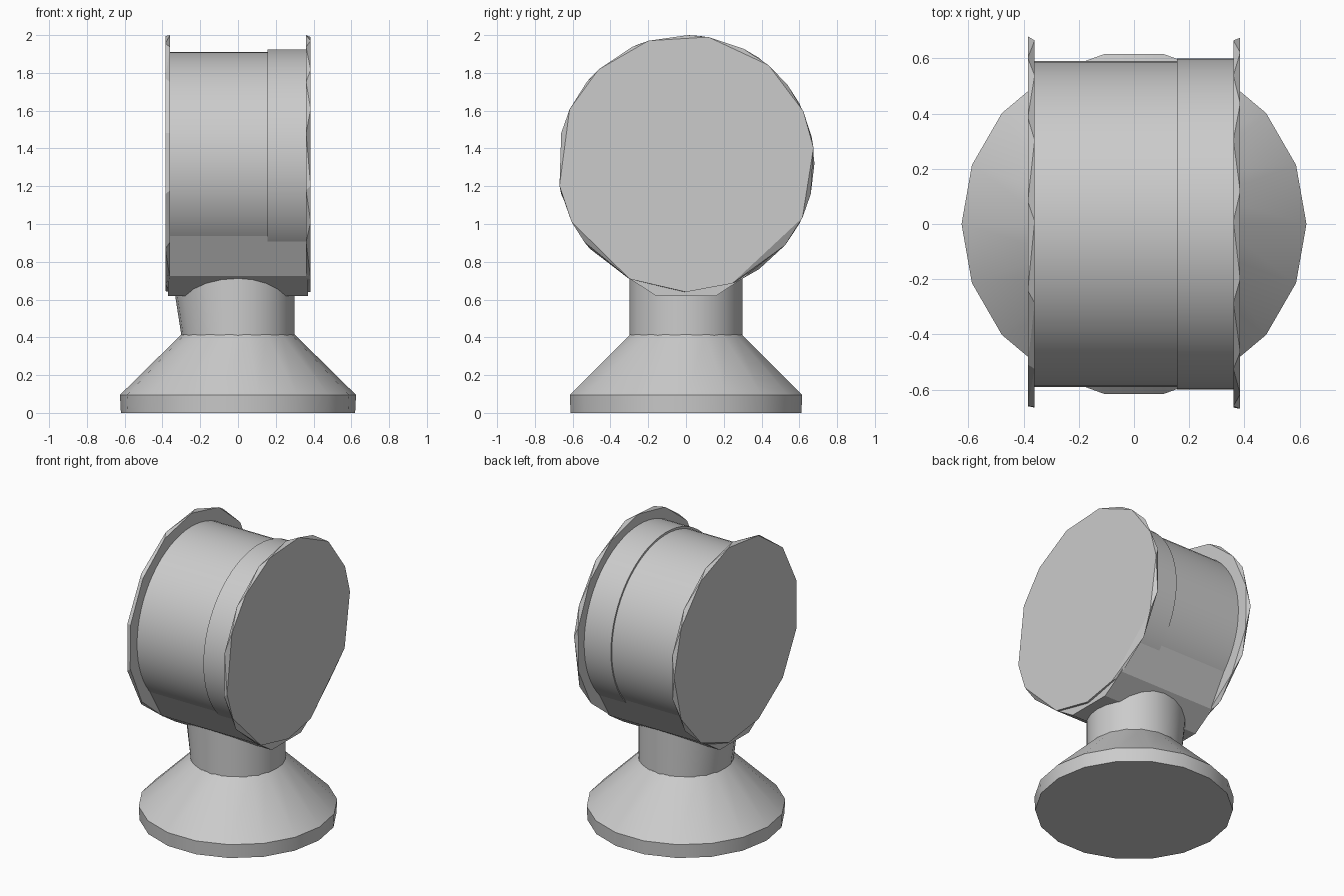
import bpy, bmesh
from math import sin, cos, radians, tau
from mathutils import Matrix

if "Cube" in bpy.data.objects:
    bpy.data.objects.remove(bpy.data.objects["Cube"])

grey = bpy.data.materials.new("plain grey")
grey.use_nodes = True
grey.diffuse_color = (0.6, 0.6, 0.6, 1)
grey.node_tree.nodes["Principled BSDF"].inputs["Base Color"].default_value = (0.6, 0.6, 0.6, 1)

AXIS_Z = 1.32


def finish(bm, name, smooth=True):
    bmesh.ops.recalc_face_normals(bm, faces=bm.faces)
    mesh = bpy.data.meshes.new(name)
    bm.to_mesh(mesh)
    bm.free()
    mesh.materials.append(grey)
    ob = bpy.data.objects.new(name, mesh)
    bpy.context.collection.objects.link(ob)
    if smooth:
        bpy.ops.object.select_all(action='DESELECT')
        ob.select_set(True)
        bpy.context.view_layer.objects.active = ob
        bpy.ops.object.shade_smooth_by_angle(angle=radians(30))
    return ob


def lathe(profile, sides):
    """Stack of (radius, height) rings around z, capped at both ends."""
    bm = bmesh.new()
    rings = [[bm.verts.new((r * cos(tau * i / sides), r * sin(tau * i / sides), z))
              for i in range(sides)] for r, z in profile]
    for low, high in zip(rings, rings[1:]):
        for i in range(sides):
            j = (i + 1) % sides
            bm.faces.new((low[i], low[j], high[j], high[i]))
    bm.faces.new(rings[0])
    bm.faces.new(rings[-1])
    return bm


def drum(name, x0, x1, radius, z):
    bm = lathe([(radius, x0), (radius, x1)], 64)
    bm.transform(Matrix.Translation((0, 0, z)) @ Matrix.Rotation(radians(90), 4, 'Y'))
    finish(bm, name)


def flange(name, side, outer_angles):
    """Thin disc whose coarse outer face and inner rim join in triangles."""
    bm = bmesh.new()
    inner = [i * 360 / 14 + 12 for i in range(14)]
    for x, angles in ((0.36, inner), (0.385, outer_angles)):
        for a in angles:
            bm.verts.new((side * x, 0.68 * cos(radians(a)), AXIS_Z + 0.68 * sin(radians(a))))
    bmesh.ops.convex_hull(bm, input=bm.verts)
    bmesh.ops.dissolve_limit(bm, angle_limit=radians(1), verts=bm.verts, edges=bm.edges)
    finish(bm, name, smooth=False)


# Flared foot
finish(lathe([(0.62, 0), (0.625, 0.095), (0.30, 0.415)], 18), "base")

# Neck, leaning out slightly on one side
neck = lathe([(0.30, 0.41), (0.30, 0.74)], 24)
for v in neck.verts:
    if v.co.z > 0.7 and v.co.x < 0:
        v.co.x *= 1.17
finish(neck, "neck")

# Drum with a slightly wider band
drum("drum", -0.36, 0.36, 0.59, AXIS_Z)
drum("drum_band", 0.155, 0.36, 0.60, AXIS_Z + 0.005)

# Saddle joining the drum to the neck
half = [(0.45, 0.94), (0.32, 0.725), (0.16, 0.62)]
outline = half + [(-y, z) for y, z in reversed(half)]
bm = bmesh.new()
ends = [[bm.verts.new((x, y, z)) for y, z in outline] for x in (-0.37, 0.37)]
for i in range(len(outline)):
    j = (i + 1) % len(outline)
    bm.faces.new((ends[0][i], ends[0][j], ends[1][j], ends[1][i]))
for end in ends:
    bm.faces.new(end)
finish(bm, "saddle", smooth=False)

# End discs
flange("left_disc", 1, [7, 24, 50, 80, 107, 133, 155, 190, 207, 244, 270, 291, 335])
flange("right_disc", -1, [i * 360 / 13 for i in range(13)])
